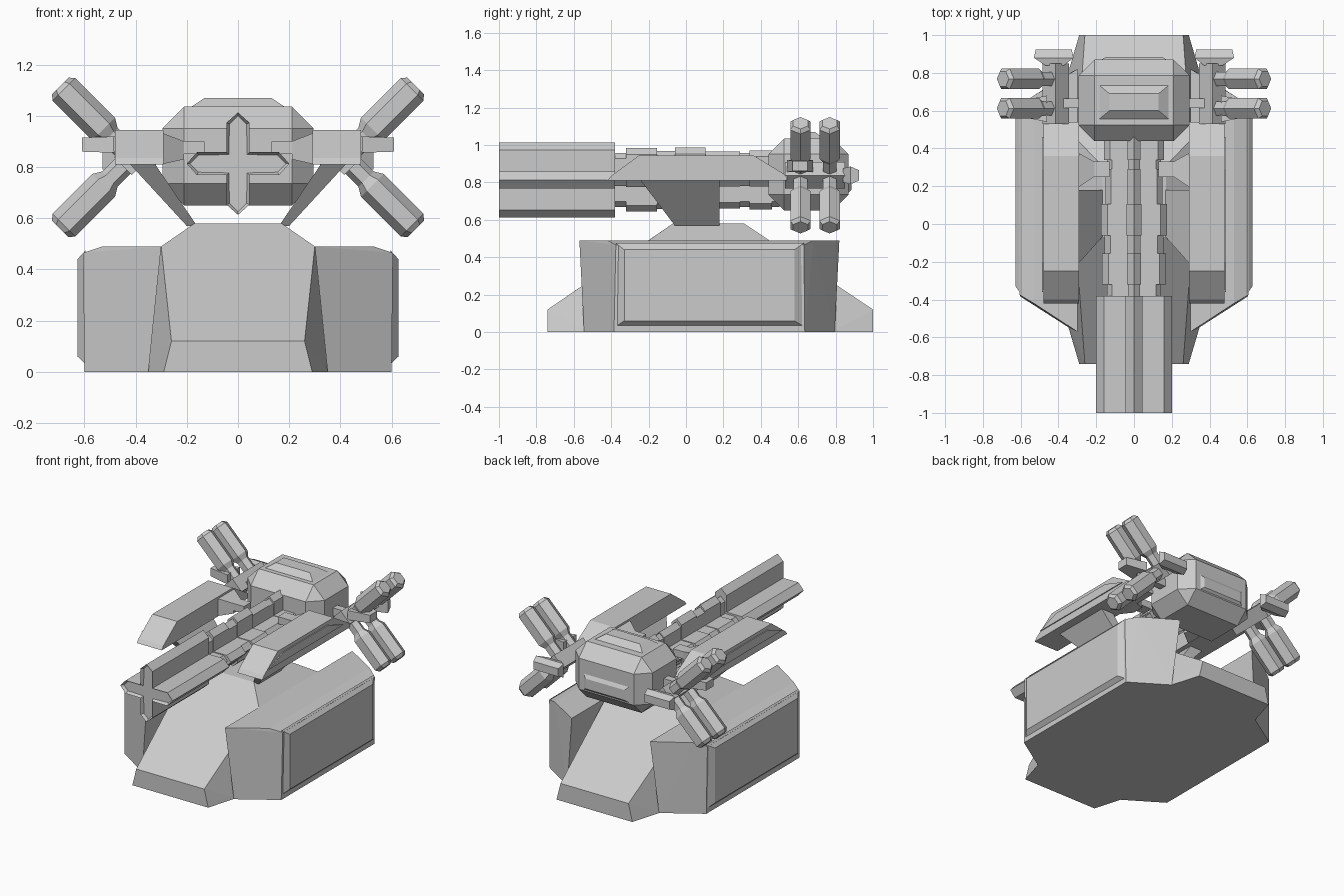
import bpy, bmesh, math
from mathutils import Vector, Matrix

if "Cube" in bpy.data.objects:
    bpy.data.objects.remove(bpy.data.objects["Cube"])


def finish(bm, name, mirror=False):
    bmesh.ops.recalc_face_normals(bm, faces=bm.faces)
    me = bpy.data.meshes.new(name)
    bm.to_mesh(me)
    bm.free()
    ob = bpy.data.objects.new(name, me)
    bpy.context.collection.objects.link(ob)
    if mirror:
        ob.modifiers.new("mirror", 'MIRROR').use_mirror_merge = False
    return ob


def hull(name, pts, mirror=False):
    """Convex solid around a few corner points."""
    bm = bmesh.new()
    for p in pts:
        bm.verts.new(p)
    r = bmesh.ops.convex_hull(bm, input=bm.verts)
    bmesh.ops.delete(bm, geom=list({g for g in r['geom_interior'] + r['geom_unused']
                                    if isinstance(g, bmesh.types.BMVert)}), context='VERTS')
    bmesh.ops.dissolve_limit(bm, angle_limit=0.01, verts=bm.verts, edges=bm.edges)
    return finish(bm, name, mirror)


def rect(axis, pos, a0, a1, b0, b1):
    """Four corners of a rectangle perpendicular to an axis (0=x, 1=y, 2=z)."""
    out = []
    for a in (a0, a1):
        for b in (b0, b1):
            p = [a, b]
            p.insert(axis, pos)
            out.append(tuple(p))
    return out


# hull of the base: low central body with sloped front and rear
pts = []
for s in (-1, 1):
    pts += [(s * .29, y, 0) for y in (-.74, 1)]
    pts += [(s * .355, y, 0) for y in (-.52, .78)]
    pts += [(s * .26, y, .12) for y in (-.74, 1)]
    pts += [(s * .3, y, .49) for y in (-.2, .445)]
    pts += [(s * .17, y, .58) for y in (-.07, .31)]
hull("base_body", pts)

# side pods with chamfered ends and a raised outer panel
hull("side_pod", [
    (.35, -.545, 0), (.35, .795, 0), (.30, -.57, .49), (.30, .82, .49),
    (.60, -.385, 0), (.60, .635, 0), (.53, -.42, .49), (.53, .68, .49),
    (.605, -.375, .465), (.605, .63, .465)], True)
hull("side_pod_panel", rect(0, .595, -.375, .63, .03, .475)
     + rect(0, .627, -.33, .58, .06, .44), True)

# sloped struts carrying the wings
hull("wing_strut", [(x, y, .82) for x in (.33, .43) for y in (-.25, .18)]
     + [(x, y, .57) for x in (.16, .20) for y in (-.06, .18)], True)

# wings: trapezoid profile extruded across x, with recessed-looking side panel
prof = [(-.42, .81), (-.40, .835), (-.25, .945), (.36, .945), (.54, .835), (.54, .81)]
hull("wing", [(x, y, z) for x in (.29, .48) for y, z in prof], True)
panel = [(-.36, .86), (-.20, .92), (.29, .92), (.46, .86)]
hull("wing_panel", [(x, y, z) for x in (.47, .487) for y, z in panel], True)

# connectors between wing and gun
hull("wing_link", rect(0, .13, .25, .33, .85, .90) + rect(0, .25, .25, .33, .85, .90), True)
hull("wing_socket", rect(0, .21, .25, .33, .83, .90) + rect(0, .30, .19, .38, .81, .935), True)

# gun: stacked extrusions of one pointed cross section
GUN_Z = .813


def cross(name, y0, y1, s, muzzle=False):
    quarter = [(.045, .045), (.16, .045), (.2, 0), (.16, -.045)]
    bm = bmesh.new()
    ring = []
    for k in range(4):
        c, n = math.cos(-k * math.pi / 2), math.sin(-k * math.pi / 2)
        for x, z in quarter:
            ring.append(bm.verts.new(((c * x - n * z) * s, y0, (n * x + c * z) * s + GUN_Z)))
    f = bm.faces.new(ring)
    r = bmesh.ops.extrude_face_region(bm, geom=[f], use_keep_orig=True)
    bmesh.ops.translate(bm, vec=(0, y1 - y0, 0),
                        verts=[v for v in r['geom'] if isinstance(v, bmesh.types.BMVert)])
    bmesh.ops.recalc_face_normals(bm, faces=bm.faces)
    if muzzle:
        front = [g for g in bm.faces if g.normal.y < -.9]
        bmesh.ops.inset_region(bm, faces=front, thickness=.013, depth=0)
        front = [g for g in bm.faces if g.normal.y < -.9 and len(g.verts) > 4]
        bmesh.ops.translate(bm, vec=(0, .02, 0), verts=list({v for g in front for v in g.verts}))
    finish(bm, name)


cross("gun_barrel", -1, -.38, 1, True)
cross("gun_core", -.4, .5, .72)
for i, (a, b, s) in enumerate([(-.32, -.155, .85), (-.155, -.06, .78), (-.06, .105, .87),
                               (.105, .29, .76), (.34, .46, .79)]):
    cross(f"gun_ring_{i}", a, b, s)

# turret head: chamfered box with flat raised plates
bm = bmesh.new()
bmesh.ops.create_cube(bm, size=1, matrix=Matrix.Translation((0, .655, .843))
                      @ Matrix.Diagonal((.59, .43, .385, 1)))
bmesh.ops.bevel(bm, geom=bm.edges[:], offset=.085, segments=1, affect='EDGES', profile=.5)
finish(bm, "turret_head")
hull("head_top_plate", rect(2, 1.03, -.19, .19, .55, .74) + rect(2, 1.07, -.13, .13, .60, .69))
hull("head_rear_plate", rect(1, .865, -.18, .18, .74, .86) + rect(1, .885, -.15, .15, .76, .83))

# rocket hubs beside the head
hull("rocket_axle", rect(0, .26, .615, .665, .81, .865) + rect(0, .42, .615, .665, .81, .865), True)
hull("rocket_hub", [(.415 + dx, y, .838 + dz) for y in (.53, .85)
                    for dx, dz in ((.07, 0), (-.07, 0), (0, .07), (0, -.07))], True)
hull("hub_cap", rect(1, .84, .37, .47, .80, .875) + rect(1, .88, .32, .53, .79, .885)
     + rect(1, .925, .33, .52, .81, .865), True)
hull("hub_fin", rect(0, .46, .54, .68, .855, .92) + rect(0, .61, .57, .65, .86, .915), True)

# rockets: hexagonal bodies with tapered necks, in pairs up and down
for tag, s in (("upper", 1), ("lower", -1)):
    d = Vector((1, 0, s)).normalized()
    w = Vector((-s, 0, 1)).normalized()
    for i, y in enumerate((.612, .768)):
        bm = bmesh.new()
        rings = []
        for t, r in ((.0, .03), (.05, .042), (.12, .042), (.155, .063), (.375, .063), (.395, .045)):
            c = Vector((.415, y, .838)) + d * t
            rings.append([bm.verts.new(c + w * (r * math.cos(k * math.pi / 3))
                                       + Vector((0, r * math.sin(k * math.pi / 3), 0)))
                          for k in range(6)])
        for a, b in zip(rings, rings[1:]):
            for k in range(6):
                bm.faces.new((a[k], a[(k + 1) % 6], b[(k + 1) % 6], b[k]))
        bm.faces.new(rings[0])
        bm.faces.new(rings[-1])
        finish(bm, f"{tag}_rocket_{i}", True)
